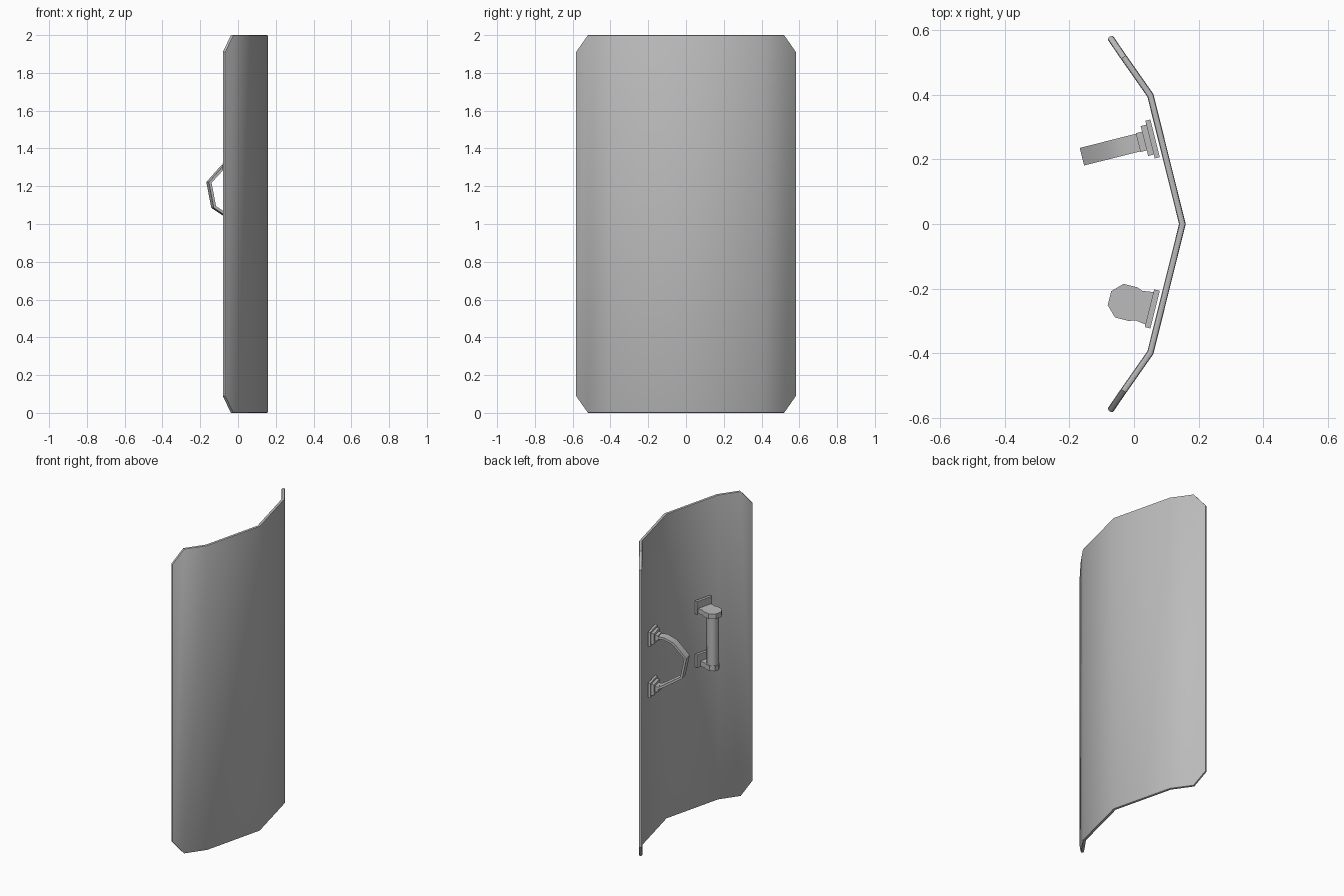
import bpy, bmesh, math
from mathutils import Matrix, Vector

if "Cube" in bpy.data.objects:
    bpy.data.objects.remove(bpy.data.objects["Cube"])

grey = bpy.data.materials.new("plain_grey")
grey.diffuse_color = (0.5, 0.5, 0.5, 1)
grey.use_nodes = True
grey.node_tree.nodes["Principled BSDF"].inputs["Base Color"].default_value = grey.diffuse_color


def finish(name, bm, bevel=0.0, frame=None, solid=0.0, smooth=35, segs=1):
    bmesh.ops.recalc_face_normals(bm, faces=bm.faces)
    if frame:
        bm.transform(frame)
        bmesh.ops.recalc_face_normals(bm, faces=bm.faces)
    me = bpy.data.meshes.new(name)
    bm.to_mesh(me)
    bm.free()
    me.materials.append(grey)
    ob = bpy.data.objects.new(name, me)
    bpy.context.collection.objects.link(ob)
    bpy.ops.object.select_all(action='DESELECT')
    ob.select_set(True)
    bpy.context.view_layer.objects.active = ob
    if solid:
        if me.polygons[0].normal.x < 0:
            me.flip_normals()
        m = ob.modifiers.new("thickness", 'SOLIDIFY')
        m.thickness, m.offset, m.use_even_offset = solid, -1, True
        bpy.ops.object.modifier_apply(modifier=m.name)
    if bevel:
        m = ob.modifiers.new("soft_edge", 'BEVEL')
        m.width, m.segments = bevel, segs
        m.limit_method, m.angle_limit = 'ANGLE', math.radians(50)
        bpy.ops.object.modifier_apply(modifier=m.name)
    bpy.ops.object.shade_smooth_by_angle(angle=math.radians(smooth))
    return ob


def mount_frame(side):
    """Frame on the inner panel face: x = away from panel, y = along it."""
    n = Vector((-0.97, -0.243 * side, 0)).normalized()
    t = Vector((n.y * -1, n.x, 0)) * -1
    m = Matrix((n, t, (0, 0, 1))).transposed().to_4x4()
    m.translation = (0.073, 0.267 * side, 0)
    return m


def plate(name, u0, u1, width, height, z, frame):
    bm = bmesh.new()
    bmesh.ops.create_cube(bm, size=1)
    bmesh.ops.scale(bm, vec=(u1 - u0, width, height), verts=bm.verts)
    bmesh.ops.translate(bm, vec=((u0 + u1) / 2, 0, z), verts=bm.verts)
    finish(name, bm, frame=frame)


def prism(name, outline, z0, z1, frame, bevel=0.0):
    bm = bmesh.new()
    f = bm.faces.new([bm.verts.new((x, y, z0)) for x, y in outline])
    r = bmesh.ops.extrude_face_region(bm, geom=[f])
    bmesh.ops.translate(bm, vec=(0, 0, z1 - z0),
                        verts=[v for v in r['geom'] if isinstance(v, bmesh.types.BMVert)])
    finish(name, bm, bevel, frame)


# Curved shield panel with clipped corners
half = [(0.16, 0, 0), (0.06, 0.402, 0), (-0.024, 0.522, 0), (-0.067, 0.585, 0.09)]
columns = [(x, -y, c) for x, y, c in half[:0:-1]] + half
bm = bmesh.new()
low = [bm.verts.new((x, y, c)) for x, y, c in columns]
high = [bm.verts.new((x, y, 2 - c)) for x, y, c in columns]
for i in range(len(columns) - 1):
    bm.faces.new((low[i], low[i + 1], high[i + 1], high[i]))
finish("shield_panel", bm, bevel=0.007, solid=0.02, segs=2)

# Forearm strap on the +y side: double mounting plates
fr = mount_frame(1)
for z, tag in ((1.325, "upper"), (0.99, "lower")):
    plate("strap_base_" + tag, 0.008, 0.024, 0.12, 0.095, z, fr)
    plate("strap_pad_" + tag, 0.024, 0.042, 0.095, 0.07, z, fr)
    plate("strap_stub_" + tag, 0.042, 0.062, 0.06, 0.035, z, fr)

# Strap band bent through a short side path
path = [(0.045, 1.328), (0.10, 1.328), (0.155, 1.305), (0.234, 1.22),
        (0.208, 1.09), (0.085, 1.01), (0.045, 0.99)]
bm = bmesh.new()
rings = []
for i, (u, z) in enumerate(path):
    a = Vector(path[max(i - 1, 0)])
    b = Vector(path[min(i + 1, len(path) - 1)])
    d = (b - a).normalized()
    ox, oz = -d.y * 0.0075, d.x * 0.0075
    rings.append([bm.verts.new((u + s * ox, w * 0.028, z + s * oz))
                  for s, w in ((1, 1), (1, -1), (-1, -1), (-1, 1))])
for a, b in zip(rings, rings[1:]):
    for k in range(4):
        bm.faces.new((a[k], a[(k + 1) % 4], b[(k + 1) % 4], b[k]))
bm.faces.new(rings[0])
bm.faces.new(rings[-1])
finish("strap_band", bm, frame=fr, smooth=30)

# Hand grip on the -y side: plates, bracket arms with rounded ends, upright bar
fr = mount_frame(-1)


def arm_outline(r, w):
    arc = [(0.1 + r * math.cos(a), r * math.sin(a))
           for a in (math.radians(-112.5 + 45 * k) for k in range(6))]
    return [(0.024, -w), (0.06, -w * 0.9)] + arc + [(0.06, w * 0.9), (0.024, w)]


for z, tag, r, w in ((1.325, "upper", 0.058, 0.052), (0.975, "lower", 0.042, 0.034)):
    plate("grip_base_" + tag, 0.008, 0.026, 0.12, 0.085, z, fr)
    prism("grip_arm_" + tag, arm_outline(r, w), z - 0.038, z - 0.005, fr)

bm = bmesh.new()
bmesh.ops.create_cone(bm, cap_ends=True, segments=8, radius1=0.036, radius2=0.036, depth=0.34)
bmesh.ops.translate(bm, vec=(0.1, 0, 1.125), verts=bm.verts)
finish("grip_bar", bm, frame=fr, smooth=50)
